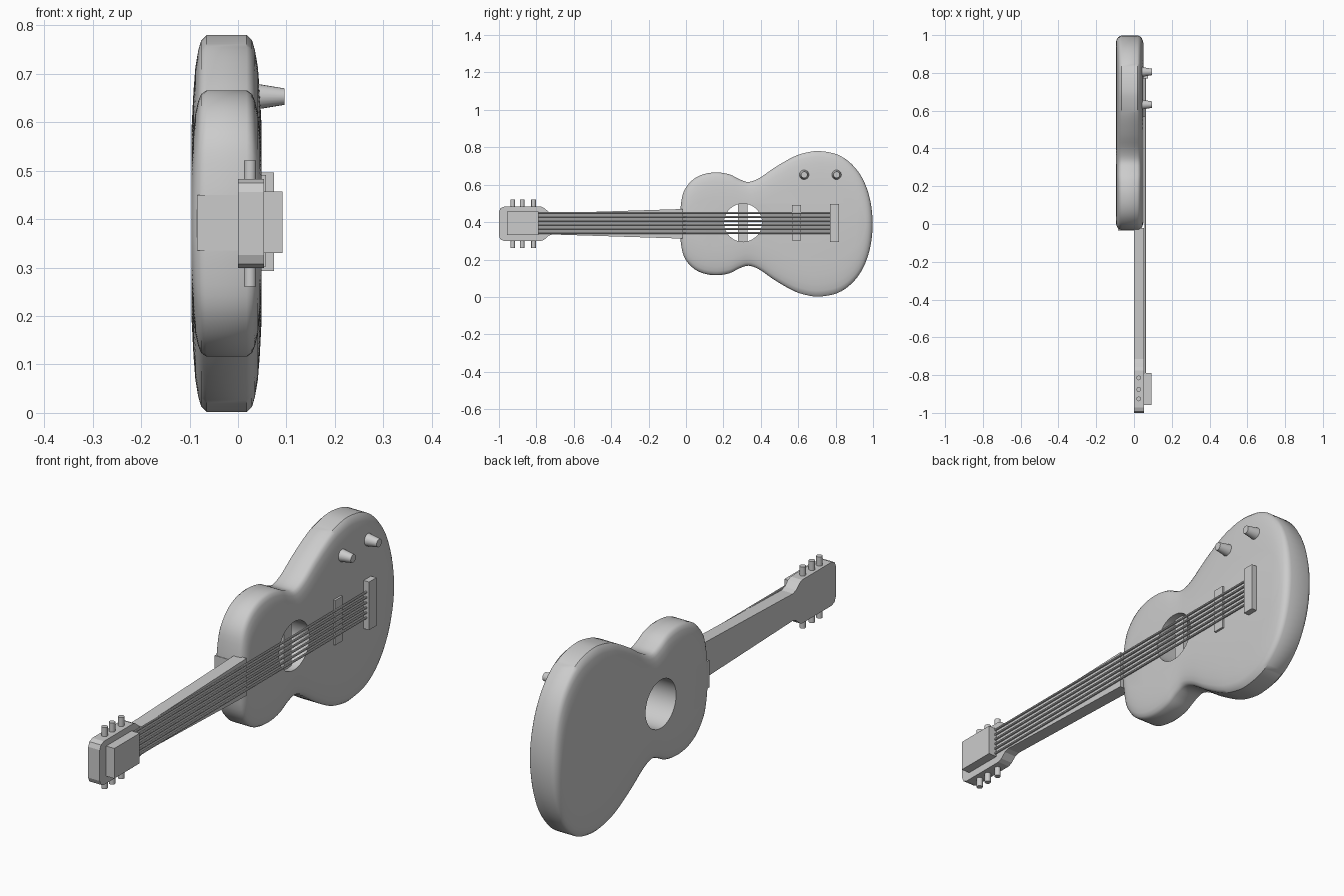
import bpy, bmesh, math
from mathutils import Vector

cube = bpy.data.objects.get("Cube")
if cube:
    bpy.data.objects.remove(cube, do_unlink=True)

MID = 0.391  # height of the long axis

grey = bpy.data.materials.new("plain grey")
grey.use_nodes = True
grey.diffuse_color = (0.6, 0.6, 0.6, 1)
grey.node_tree.nodes["Principled BSDF"].inputs["Base Color"].default_value = (0.6, 0.6, 0.6, 1)


def finish(name, bm, smooth=False):
    bmesh.ops.recalc_face_normals(bm, faces=bm.faces[:])
    mesh = bpy.data.meshes.new(name)
    bm.to_mesh(mesh)
    bm.free()
    mesh.materials.append(grey)
    ob = bpy.data.objects.new(name, mesh)
    bpy.context.collection.objects.link(ob)
    if smooth:
        bpy.ops.object.select_all(action='DESELECT')
        ob.select_set(True)
        bpy.context.view_layer.objects.active = ob
        bpy.ops.object.shade_smooth_by_angle(angle=math.radians(40))
    return ob


def loft(name, rings, smooth=False):
    """Skin a stack of equal closed rings and cap both ends."""
    bm = bmesh.new()
    loops = [[bm.verts.new(p) for p in ring] for ring in rings]
    n = len(loops[0])
    for a, b in zip(loops, loops[1:]):
        for i in range(n):
            j = (i + 1) % n
            bm.faces.new((a[i], a[j], b[j], b[i]))
    bm.faces.new(loops[0])
    bm.faces.new(loops[-1])
    return finish(name, bm, smooth)


def box(name, x0, x1, y0, y1, z0, z1):
    ring = [(y0, z0), (y1, z0), (y1, z1), (y0, z1)]
    return loft(name, [[(x, y, z) for y, z in ring] for x in (x0, x1)])


def rod(name, start, end, r0, r1=None, sides=16):
    start, end = Vector(start), Vector(end)
    turn = (end - start).to_track_quat('Z', 'Y')
    rings = []
    for centre, r in ((start, r0), (end, r0 if r1 is None else r1)):
        rings.append([centre + turn @ Vector((r * math.cos(t), r * math.sin(t), 0))
                      for t in (2 * math.pi * i / sides for i in range(sides))])
    return loft(name, rings, True)


def mirrored(half):
    """Close a half outline (y, half width) across the long axis."""
    return half + [(y, -w) for y, w in reversed(half) if w > 0]


def smooth_outline(pts, steps=4):
    """Closed Catmull-Rom curve through the points."""
    out, n = [], len(pts)
    for i in range(n):
        a, b, c, d = (Vector(pts[(i + k) % n]) for k in (-1, 0, 1, 2))
        for s in range(steps):
            t = s / steps
            out.append(0.5 * (2 * b + (c - a) * t + (2 * a - 5 * b + 4 * c - d) * t * t
                              + (3 * b - a - 3 * c + d) * t ** 3))
    return out


# Body: waisted outline with softly rounded edges
half = [(-0.033, 0), (-0.03, 0.08), (-0.013, 0.17), (0.03, 0.23), (0.09, 0.264),
        (0.163, 0.275), (0.233, 0.264), (0.286, 0.238), (0.335, 0.224), (0.393, 0.245),
        (0.473, 0.3), (0.57, 0.356), (0.64, 0.38), (0.714, 0.389), (0.81, 0.37),
        (0.885, 0.32), (0.945, 0.24), (0.984, 0.13), (0.998, 0)]
outline = smooth_outline(mirrored(half))
edge = [(0, 0.5, 0.93), (0.004, 0.7, 0.955), (0.008, 0.83, 0.972),
        (0.014, 0.92, 0.985), (0.02, 0.972, 0.994), (0.031, 1, 1)]
layers = [(-0.096 + d, w, l) for d, w, l in edge] + [(0.049 - d, w, l) for d, w, l in reversed(edge)]
body = loft("body", [[(x, 0.48 + (p.x - 0.48) * l, MID + p.y * w) for p in outline]
                     for x, w, l in layers])

# Sound hole cut right through
cutter = rod("sound_hole_cutter", (-0.2, 0.305, 0.397), (0.2, 0.305, 0.397), 0.102, sides=40)
cutter.hide_render = True
cutter.hide_viewport = True
cut = body.modifiers.new("sound hole", 'BOOLEAN')
cut.operation = 'DIFFERENCE'
cut.solver = 'EXACT'
cut.object = cutter
bpy.ops.object.select_all(action='DESELECT')
body.select_set(True)
bpy.context.view_layer.objects.active = body
bpy.ops.object.modifier_apply(modifier=cut.name)
bpy.ops.object.shade_smooth_by_angle(angle=math.radians(40))
bpy.data.objects.remove(cutter, do_unlink=True)

# Bar across the hole and block at the neck end
box("hole_bar", 0.0, 0.02, 0.277, 0.33, 0.28, 0.51)
box("heel_plate", -0.085, 0.03, -0.034, 0.0, 0.335, 0.45)

# Neck and headstock in one tapered slab
neck = mirrored([(-1.0, 0.065), (-0.992, 0.084), (-0.972, 0.092), (-0.775, 0.092),
                 (-0.757, 0.084), (-0.735, 0.064), (-0.715, 0.057), (-0.02, 0.079)])
loft("neck_and_headstock", [[(x, y, MID + w) for y, w in neck] for x in (0.0, 0.054)])
box("headstock_plate", 0.05, 0.092, -0.957, -0.788, 0.33, 0.457)

# Tuning pegs
for i, y in enumerate((-0.926, -0.876, -0.815)):
    for side, s in (("upper", 1), ("lower", -1)):
        rod(f"{side}_peg_{i + 1}", (0.025, y, MID + s * 0.08), (0.025, y, MID + s * 0.13), 0.0125)

# Bridge, tailpiece and strings
box("bridge", 0.04, 0.058, 0.566, 0.616, 0.302, 0.491)
box("tailpiece", 0.04, 0.074, 0.769, 0.818, 0.293, 0.496)
for i in range(6):
    z = 0.342 + i * 0.0215
    rod(f"string_{i + 1}", (0.06, -0.79, z), (0.06, 0.78, z), 0.0048, sides=8)

# Control knobs
for i, y in enumerate((0.632, 0.805)):
    rod(f"knob_{i + 1}", (0.035, y, 0.653), (0.096, y, 0.653), 0.027, 0.017, 20)
